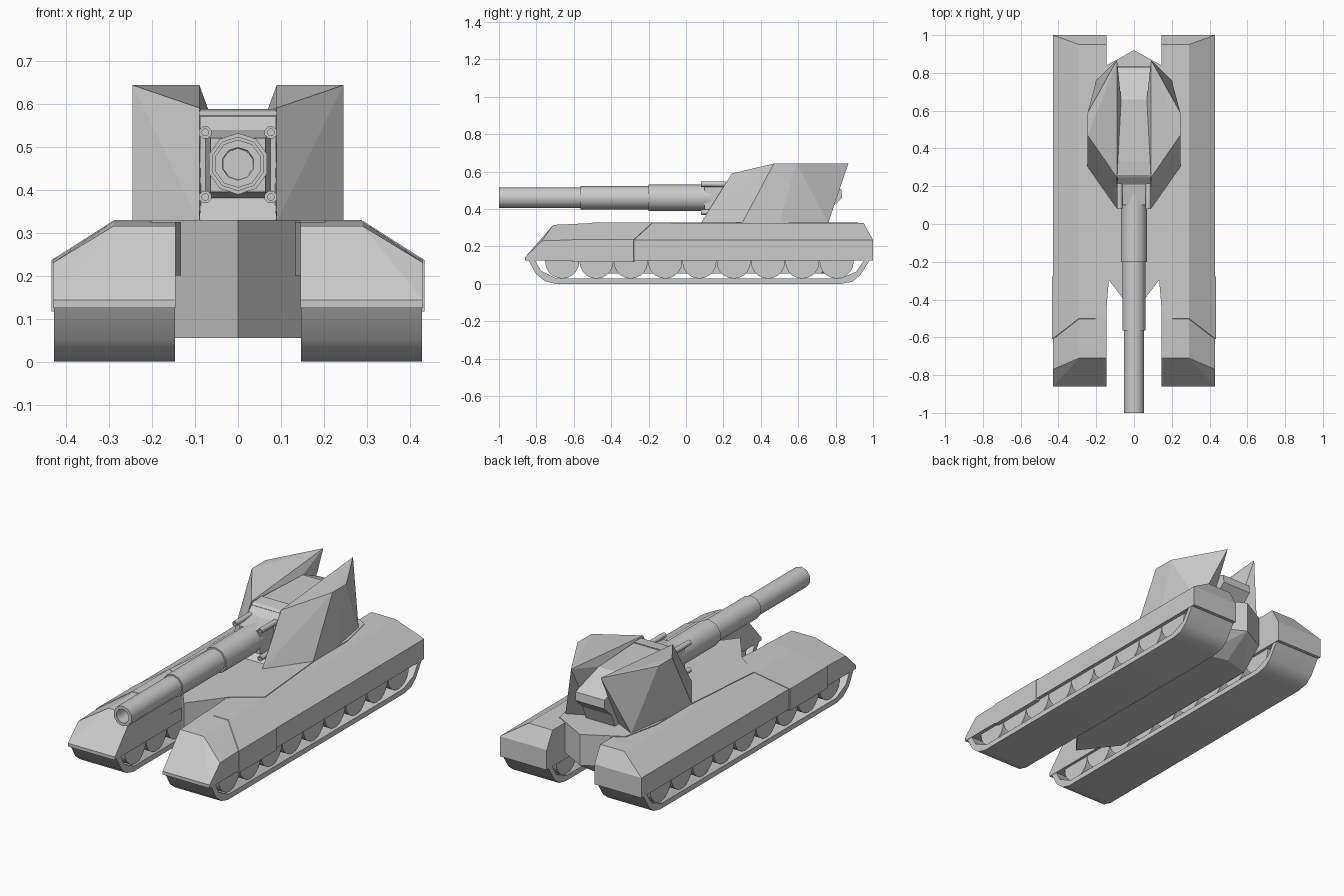
import bpy, bmesh, math
from mathutils import Vector

if "Cube" in bpy.data.objects:
    bpy.data.objects.remove(bpy.data.objects["Cube"])


def finish(name, bm, mirror=False, smooth=None):
    bmesh.ops.recalc_face_normals(bm, faces=bm.faces[:])
    me = bpy.data.meshes.new(name)
    bm.to_mesh(me)
    bm.free()
    ob = bpy.data.objects.new(name, me)
    bpy.context.collection.objects.link(ob)
    if smooth:
        me.shade_smooth()
        me.set_sharp_from_angle(angle=math.radians(smooth))
    if mirror:
        ob.modifiers.new("mirror", 'MIRROR')
    return ob


def hull(name, pts, mirror=False):
    """Faceted convex solid around a few corner points."""
    bm = bmesh.new()
    for p in pts:
        bm.verts.new(p)
    res = bmesh.ops.convex_hull(bm, input=bm.verts[:])
    junk = {g for g in res["geom_interior"] + res["geom_unused"] if isinstance(g, bmesh.types.BMVert)}
    bmesh.ops.delete(bm, geom=list(junk), context='VERTS')
    bmesh.ops.dissolve_limit(bm, angle_limit=0.01, verts=bm.verts[:], edges=bm.edges[:])
    return finish(name, bm, mirror)


def prism(name, pts, place, a, b, mirror=False, smooth=None):
    """Outline swept between two levels; place maps (u, v, level) to xyz."""
    bm = bmesh.new()
    lo = [bm.verts.new(place(u, v, a)) for u, v in pts]
    hi = [bm.verts.new(place(u, v, b)) for u, v in pts]
    bm.faces.new(lo)
    bm.faces.new(hi[::-1])
    n = len(pts)
    for i in range(n):
        j = (i + 1) % n
        bm.faces.new((lo[i], lo[j], hi[j], hi[i]))
    return finish(name, bm, mirror, smooth)


def side(u, v, x):
    return (x, u, v)


def plan(u, v, z):
    return (u, v, z)


def lathe_y(name, profile, cx, cz, n, mirror=False, smooth=None):
    """Turn (y, radius) points around an axis along y, caps at both ends."""
    bm = bmesh.new()
    rings = []
    for y, r in profile:
        rings.append([bm.verts.new((cx + r * math.cos(2 * math.pi * (i + .5) / n), y,
                                    cz + r * math.sin(2 * math.pi * (i + .5) / n))) for i in range(n)])
    for p, q in zip(rings, rings[1:]):
        for i in range(n):
            j = (i + 1) % n
            bm.faces.new((p[i], p[j], q[j], q[i]))
    bm.faces.new(rings[0])
    bm.faces.new(rings[-1])
    return finish(name, bm, mirror, smooth)


# Track pods: faceted armoured covers
IN, SH, OUT = .145, .29, .43
hull("track_cover", [
    (IN, -.86, .125), (OUT, -.86, .125), (IN, -.86, .143), (OUT, -.86, .143),
    (IN, -.71, .315), (SH, -.71, .315), (OUT, -.77, .23),
    (IN, -.5, .325), (SH, -.5, .325), (OUT, -.61, .235),
    (IN, .95, .325), (SH, .95, .325), (OUT, 1, .235), (IN, 1, .235),
    (IN, 1, .125), (OUT, 1, .125)], True)

# Raised armour panel around the front shoulder
hull("shoulder_armor", [
    (.2, -.5, .327), (.291, -.5, .327), (.434, -.61, .236), (.434, -.61, .116),
    (.2, -.18, .327), (.291, -.18, .327), (.434, -.28, .236), (.434, -.28, .116),
    (.41, -.61, .116), (.41, -.28, .116)], True)

# Track belts with an open inside
prism("track_belt", [
    (-.845, .13), (-.80, .05), (-.755, .015), (-.70, 0), (.83, 0), (.89, .012), (.93, .045), (.985, .13),
    (.955, .13), (.91, .065), (.82, .028), (-.69, .028), (-.775, .07), (-.81, .13)],
    side, .147, .428, True, 40)

# Road wheels
for k in range(9):
    cy = -.662 + k * .1834
    ring = [(cy + .091 * math.cos(math.tau * i / 20), .119 + .091 * math.sin(math.tau * i / 20)) for i in range(20)]
    prism(f"road_wheel_{k + 1}", ring, side, .16, .41, True, 35)

# Central hull with pointed prow and wedge tail that lifts at the bottom
hull("hull", [
    (s * x, y, z) for s in (1, -1) for x, y, z in (
        (0, -.47, .055), (0, -.47, .325), (.146, -.28, .055), (.146, -.28, .325),
        (.146, .72, .055), (.146, .84, .16), (.146, .84, .325),
        (0, .76, .055), (0, .92, .16), (0, .92, .325))])
half = [(.146, -.28), (.288, -.18), (.245, .32), (.245, .6), (.2, .81)]
prism("deck_plate", [(0, -.47)] + half + [(0, .92)] + [(-x, y) for x, y in half[::-1]], plan, .32, .329)
prism("inner_cheek", [(.15, -.5), (.132, -.28), (.15, -.28)], plan, .2, .325, True)

# Turret core with sloping roof and rear bulge
prism("turret_core", [
    (.13, .325), (.2, .39), (.2, .53), (.25, .575), (.33, .583), (.66, .583),
    (.83, .505), (.835, .46), (.77, .40), (.74, .325)], side, -.088, .088)

# Large angular side plates
hull("turret_side_plate", [
    (.09, .08, .325), (.245, .30, .325), (.245, .50, .325), (.2, .76, .325), (.08, .70, .325),
    (.09, .245, .59), (.245, .47, .643), (.245, .59, .643), (.09, .868, .643), (.068, .66, .583)], True)

# Mantlet, top bar and corner recoil tubes
hull("mantlet", [(s * x, y, z) for s in (1, -1) for x, y, z in (
    (.064, .1, .395), (.064, .1, .52), (.078, .22, .375), (.078, .22, .54))])
prism("mantlet_top_bar", [(.245, .53), (.245, .572), (.26, .582), (.33, .588), (.33, .53)], side, -.089, .089)
for label, z in (("upper", .533), ("lower", .383)):
    lathe_y(label + "_recoil_tube",
            [(.12, .008), (.08, .008), (.08, .015), (.215, .015)], .076, z, 8, True, 50)

# Stepped gun barrel with bore
k = 1 / math.cos(math.pi / 10)
barrel = [(-.86, .034), (-1, .036), (-1, .053), (-.565, .053), (-.565, .060), (-.2, .060),
          (-.2, .068), (.21, .068)]
lathe_y("gun_barrel", [(y, r * k) for y, r in barrel], 0, .46, 10, False, 50)
